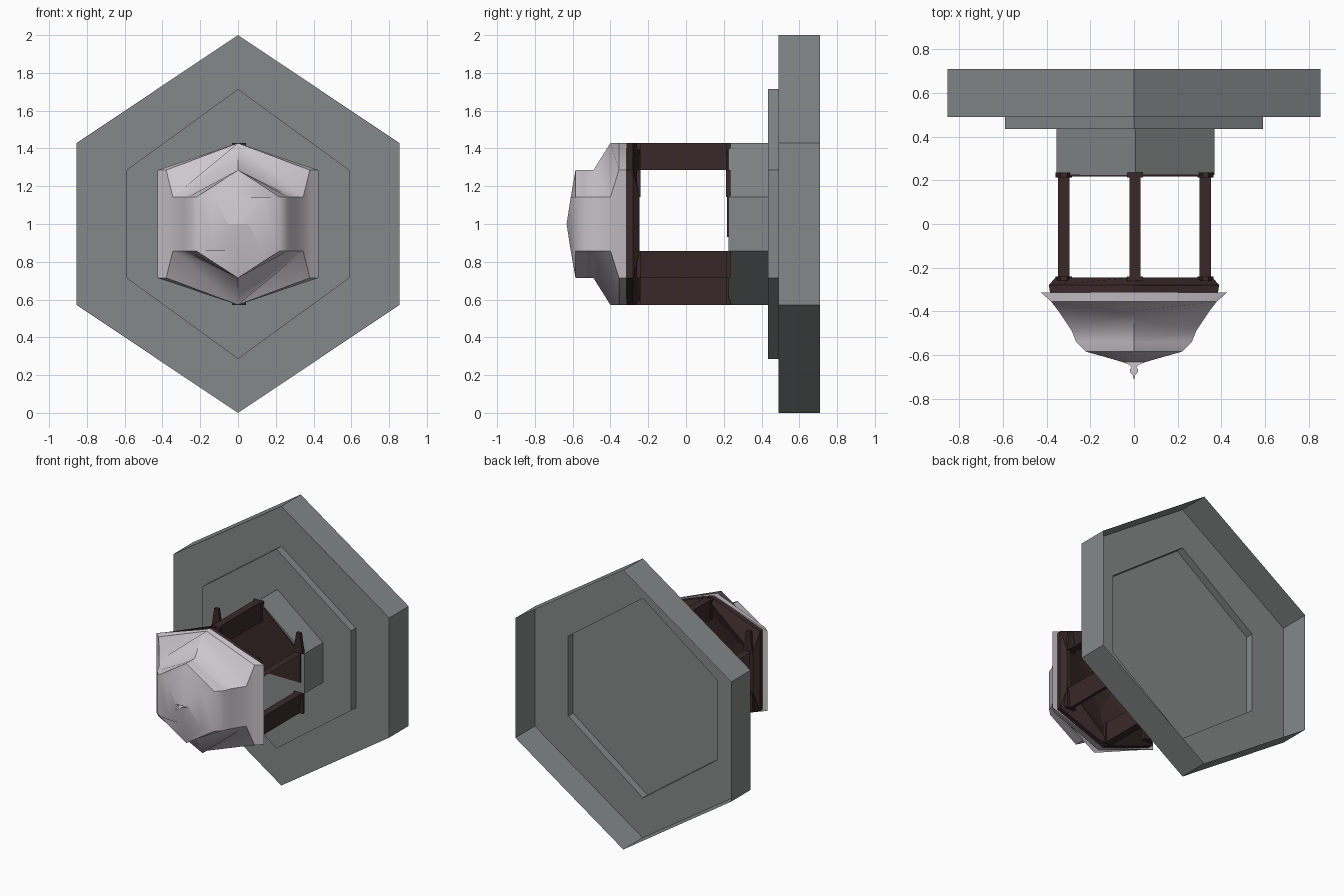
import bpy, bmesh, math

if "Cube" in bpy.data.objects:
    bpy.data.objects.remove(bpy.data.objects["Cube"])

def material(name, rgb):
    m = bpy.data.materials.new(name)
    m.diffuse_color = (*rgb, 1)
    m.use_nodes = True
    m.node_tree.nodes["Principled BSDF"].inputs["Base Color"].default_value = m.diffuse_color
    return m

STONE = material("stone_grey", (0.235, 0.25, 0.25))
WOOD = material("dark_brown", (0.042, 0.022, 0.022))
ROOF = material("pale_lilac_grey", (0.62, 0.58, 0.62))

def snap(z):
    """Heights sit on a coarse grid of 1/7, around the axis at z = 1."""
    return 1 + math.floor(z * 7 + 0.5) / 7

def loft(name, rings, mat, cap_first=False, cap_last=False, smooth=False):
    """Skin between rings of points; each ring is a list of (x, y, z)."""
    bm = bmesh.new()
    loops = [[bm.verts.new(p) for p in ring] for ring in rings]
    n = len(loops[0])
    for a, b in zip(loops, loops[1:]):
        for i in range(n):
            j = (i + 1) % n
            bm.faces.new((a[i], a[j], b[j], b[i]))
    if cap_first:
        bm.faces.new(loops[0][::-1])
    if cap_last:
        bm.faces.new(loops[-1])
    me = bpy.data.meshes.new(name)
    bm.to_mesh(me)
    bm.free()
    ob = bpy.data.objects.new(name, me)
    bpy.context.collection.objects.link(ob)
    me.materials.append(mat)
    if smooth:
        bpy.ops.object.select_all(action='DESELECT')
        ob.select_set(True)
        bpy.context.view_layer.objects.active = ob
        bpy.ops.object.shade_smooth_by_angle(angle=math.radians(40))
    return ob

def hexagon(a, y, dx=0):
    """Hexagon with half width a, a point at top and bottom."""
    r = a / math.cos(math.radians(30))
    pts = []
    for k in range(6):
        t = math.radians(90 + 60 * k)
        pts.append((dx + r * math.cos(t), y, snap(round(r * math.sin(t), 4))))
    return pts

def hex_loft(name, profile, mat, dx=0, **kw):
    return loft(name, [hexagon(a, y, dx) for a, y in profile], mat, **kw)

# Stepped base, open at the back
hex_loft("base_slab", [(0.855, 0.71), (0.855, 0.49), (0.59, 0.49)], STONE)
hex_loft("base_step", [(0.59, 0.49), (0.59, 0.435)], STONE, cap_last=True)
hex_loft("plinth", [(0.362, 0.435), (0.362, 0.225)], STONE, dx=0.007, cap_last=True)

# Wooden floor panel over the upper part of the plinth
floor = [(0, 1.429), (-0.34, 1.143), (-0.34, 0.93), (0.34, 0.93), (0.34, 1.143)]
loft("floor_panel", [[(x, y, z) for x, z in floor] for y in (0.225, 0.218)],
     WOOD, cap_last=True)

# Six posts with a collar at each end
def octagon(cx, cz, r, y):
    pts = []
    for k in range(8):
        t = math.radians(22.5 + 45 * k)
        pts.append((cx + r * math.cos(t), y, snap(cz + r * math.sin(t) * 1.08)))
    return pts

posts = {
    "top_post": (0.005, 0.36), "bottom_post": (0.005, -0.36),
    "upper_left_post": (-0.322, 0.178), "upper_right_post": (0.327, 0.178),
    "lower_left_post": (-0.322, -0.2), "lower_right_post": (0.327, -0.2),
}
for name, (cx, cz) in posts.items():
    prof = [(0.04, 0.235), (0.04, 0.213), (0.028, 0.213),
            (0.028, -0.24), (0.04, -0.24), (0.04, -0.262)]
    loft(name, [octagon(cx, cz, r, y) for r, y in prof], WOOD,
         cap_first=True, cap_last=True)

# Beam ring with a sloping ceiling inside
hex_loft("beam_ring", [(0.33, -0.27), (0.33, -0.245), (0.36, -0.245),
                       (0.39, -0.28), (0.385, -0.315)], WOOD)
hex_loft("ceiling", [(0.33, -0.27), (0.2, -0.31), (0.08, -0.34)], WOOD, cap_last=True)

# Bell-shaped roof
hex_loft("roof", [(0.37, -0.314), (0.425, -0.315), (0.38, -0.355), (0.345, -0.40),
                  (0.285, -0.49), (0.265, -0.54), (0.22, -0.585), (0.13, -0.61),
                  (0.055, -0.632), (0.022, -0.645), (0.006, -0.662)],
         ROOF, cap_last=True, smooth=True)

# Finial
hex_loft("finial", [(0.006, -0.655), (0.018, -0.665), (0.018, -0.68),
                    (0.006, -0.69), (0.003, -0.71)], ROOF, cap_last=True)

# Consistent outward normals
for ob in bpy.data.objects:
    bm = bmesh.new()
    bm.from_mesh(ob.data)
    bmesh.ops.recalc_face_normals(bm, faces=bm.faces)
    bm.to_mesh(ob.data)
    bm.free()
